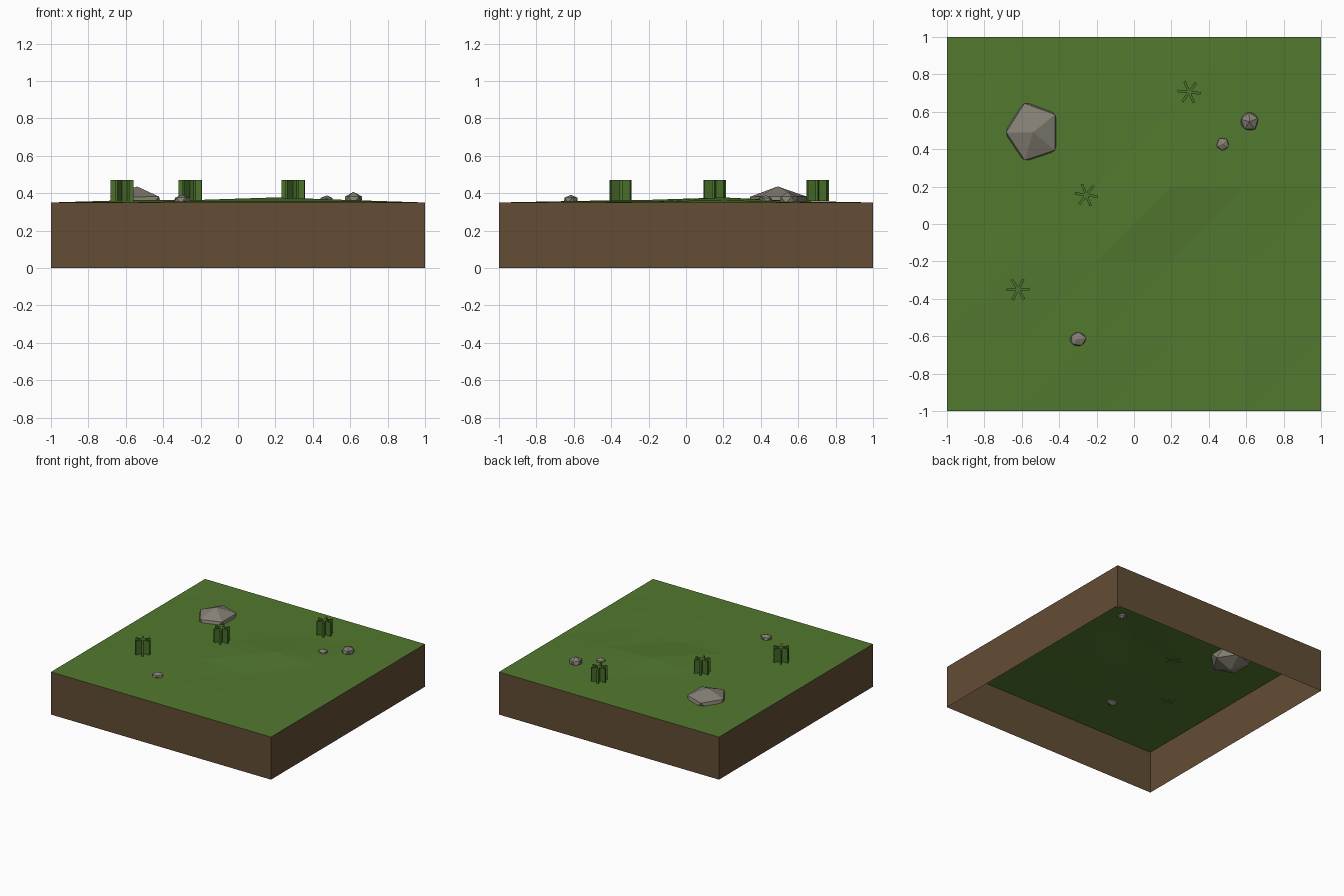
import bpy, bmesh, math, random
from mathutils import Matrix, Vector

if "Cube" in bpy.data.objects:
    bpy.data.objects.remove(bpy.data.objects["Cube"])

random.seed(4)


def material(name, rgb):
    m = bpy.data.materials.new(name)
    m.diffuse_color = (*rgb, 1)
    m.use_nodes = True
    m.node_tree.nodes["Principled BSDF"].inputs["Base Color"].default_value = m.diffuse_color
    return m


GRASS = material("grass", (0.085, 0.19, 0.028))
TUFT = material("tuft_green", (0.07, 0.17, 0.025))
DIRT = material("dirt", (0.125, 0.075, 0.035))
STONE = material("stone", (0.24, 0.22, 0.18))


def finish(bm, name, mat):
    me = bpy.data.meshes.new(name)
    bm.to_mesh(me)
    bm.free()
    me.materials.append(mat)
    ob = bpy.data.objects.new(name, me)
    bpy.context.collection.objects.link(ob)
    return ob


# Gently bumpy turf: 5 x 5 cells, border flat at 0.35, rows run from -y to +y
BUMPS = [[.354, .358, .356, .356],
         [.362, .364, .353, .355],
         [.359, .361, .377, .363],
         [.356, .357, .358, .354]]
bm = bmesh.new()
grid = []
for j in range(6):
    row = []
    for i in range(6):
        inside = 0 < i < 5 and 0 < j < 5
        z = BUMPS[j - 1][i - 1] if inside else 0.35
        row.append(bm.verts.new((-1 + 0.4 * i, -1 + 0.4 * j, z)))
    grid.append(row)
for j in range(5):
    for i in range(5):
        a, b = grid[j][i], grid[j][i + 1]
        c, d = grid[j + 1][i + 1], grid[j + 1][i]
        bm.faces.new((a, b, c))
        bm.faces.new((a, c, d))
finish(bm, "turf", GRASS)

# Open-bottomed dirt skirt
bm = bmesh.new()
corners = [(-1, -1), (1, -1), (1, 1), (-1, 1)]
low = [bm.verts.new((x, y, 0)) for x, y in corners]
high = [bm.verts.new((x, y, 0.35)) for x, y in corners]
for k in range(4):
    n = (k + 1) % 4
    bm.faces.new((low[k], low[n], high[n], high[k]))
finish(bm, "dirt_sides", DIRT)


# Faceted rocks, half sunk into the turf
def rock(name, loc, size, turn, jitter):
    bm = bmesh.new()
    bmesh.ops.create_icosphere(bm, subdivisions=1, radius=1)
    for v in bm.verts:
        v.co *= 1 + random.uniform(-jitter, jitter)
    bm.transform(Matrix.Translation(loc) @ Matrix.Diagonal((*size, 1))
                 @ Matrix.Rotation(math.radians(turn), 4, 'Z'))
    finish(bm, name, STONE)


rock("boulder", Vector((-0.54, 0.49, 0.335)), (0.16, 0.178, 0.102), 180, 0.03)
rock("pebble_large", Vector((0.617, 0.547, 0.363)), (0.053, 0.055, 0.042), 20, 0.06)
rock("pebble_small", Vector((0.475, 0.427, 0.361)), (0.037, 0.039, 0.028), 50, 0.06)
rock("pebble_front", Vector((-0.3, -0.615, 0.362)), (0.048, 0.042, 0.031), 10, 0.08)


# Grass tufts: three thin upright slabs crossing at the middle
def tuft(name, x, y, turn):
    bm = bmesh.new()
    for k in range(3):
        m = (Matrix.Translation((x, y, 0.4145))
             @ Matrix.Rotation(math.radians(turn + 60 * k), 4, 'Z')
             @ Matrix.Diagonal((0.124, 0.014, 0.113, 1)))
        bmesh.ops.create_cube(bm, size=1, matrix=m)
    finish(bm, name, TUFT)


tuft("tuft_left", -0.62, -0.35, 2)
tuft("tuft_middle", -0.255, 0.155, -8)
tuft("tuft_back", 0.295, 0.705, -6)
